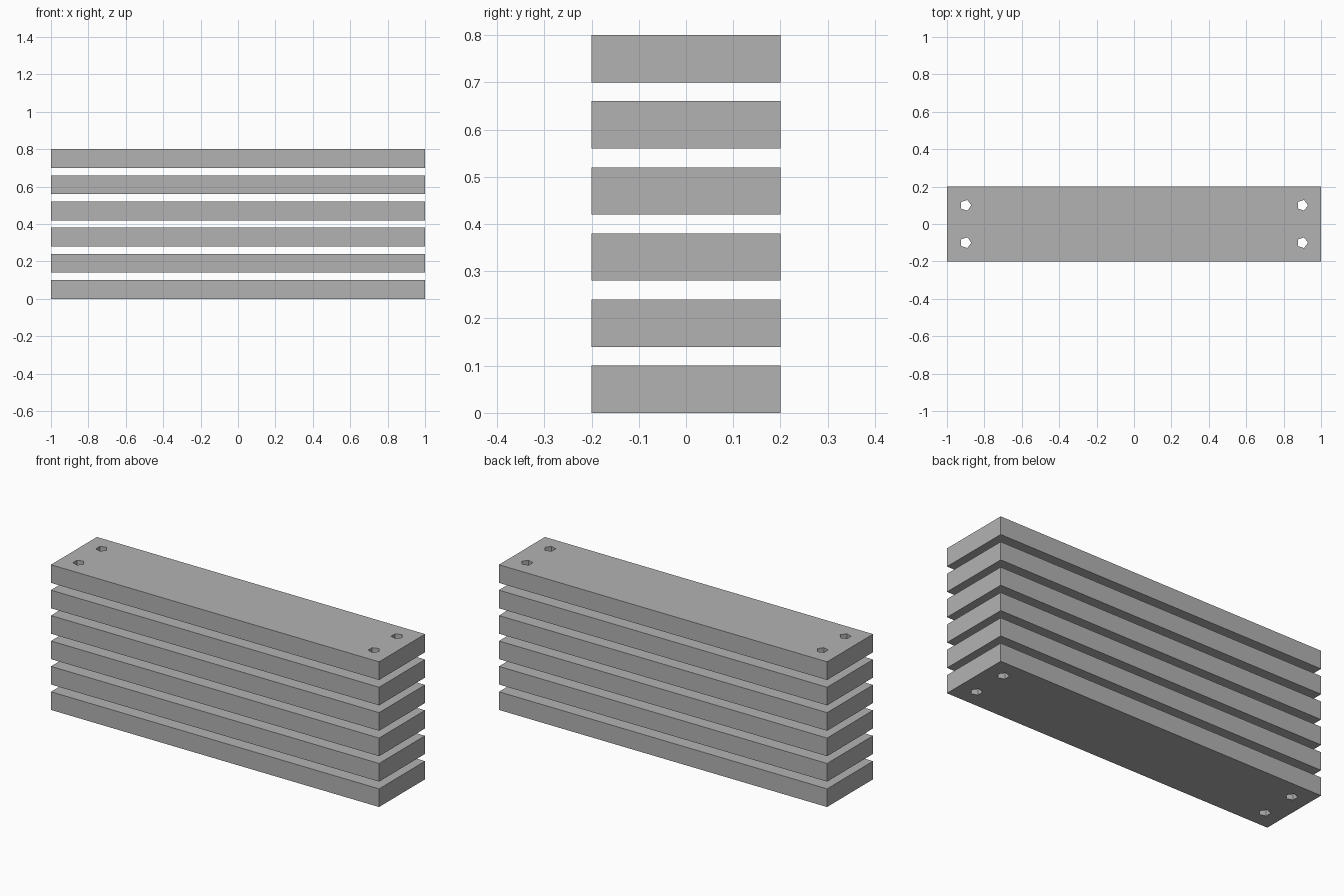
import bpy
from math import cos, sin, tau

LENGTH, DEPTH, THICK = 2.0, 0.4, 0.1
PITCH, COUNT = 0.14, 6
HOLE_X, HOLE_Y, HOLE_R, HOLE_SIDES = 0.9, 0.1, 0.03, 5

cube = bpy.data.objects.get("Cube")
if cube:
    bpy.data.objects.remove(cube, do_unlink=True)

# Plain grey for every board
grey = bpy.data.materials.new("plain grey")
grey.use_nodes = True
colour = (0.45, 0.45, 0.45, 1)
grey.diffuse_color = colour
for node in grey.node_tree.nodes:
    if node.type == 'BSDF_PRINCIPLED':
        node.inputs["Base Color"].default_value = colour


def add_loop(curve, points):
    """Add a closed, straight-sided outline to a flat curve."""
    spline = curve.splines.new('POLY')
    spline.points.add(len(points) - 1)
    for point, (x, y) in zip(spline.points, points):
        point.co = (x, y, 0, 1)
    spline.use_cyclic_u = True
    spline.use_smooth = False


# Board profile: a rectangle with a five-sided bolt hole near each corner
profile = bpy.data.curves.new("board_profile", 'CURVE')
profile.dimensions = '2D'
profile.fill_mode = 'BOTH'
profile.extrude = THICK / 2
profile.materials.append(grey)
hx, hy = LENGTH / 2, DEPTH / 2
add_loop(profile, [(-hx, -hy), (hx, -hy), (hx, hy), (-hx, hy)])
for sx in (-1, 1):
    for sy in (-1, 1):
        add_loop(profile, [(sx * HOLE_X + HOLE_R * cos(tau * i / HOLE_SIDES),
                            sy * HOLE_Y + HOLE_R * sin(tau * i / HOLE_SIDES))
                           for i in range(HOLE_SIDES)])

# Turn the extruded profile into one shared board mesh
helper = bpy.data.objects.new("profile_helper", profile)
bpy.context.collection.objects.link(helper)
bpy.context.view_layer.update()
depsgraph = bpy.context.evaluated_depsgraph_get()
board_mesh = bpy.data.meshes.new_from_object(helper.evaluated_get(depsgraph))
board_mesh.name = "drilled_board"
if not board_mesh.materials:
    board_mesh.materials.append(grey)
bpy.data.objects.remove(helper, do_unlink=True)
bpy.data.curves.remove(profile)

# Stack of evenly spaced boards
for i in range(COUNT):
    board = bpy.data.objects.new(f"board_{i + 1}", board_mesh)
    board.location.z = THICK / 2 + i * PITCH
    bpy.context.collection.objects.link(board)
